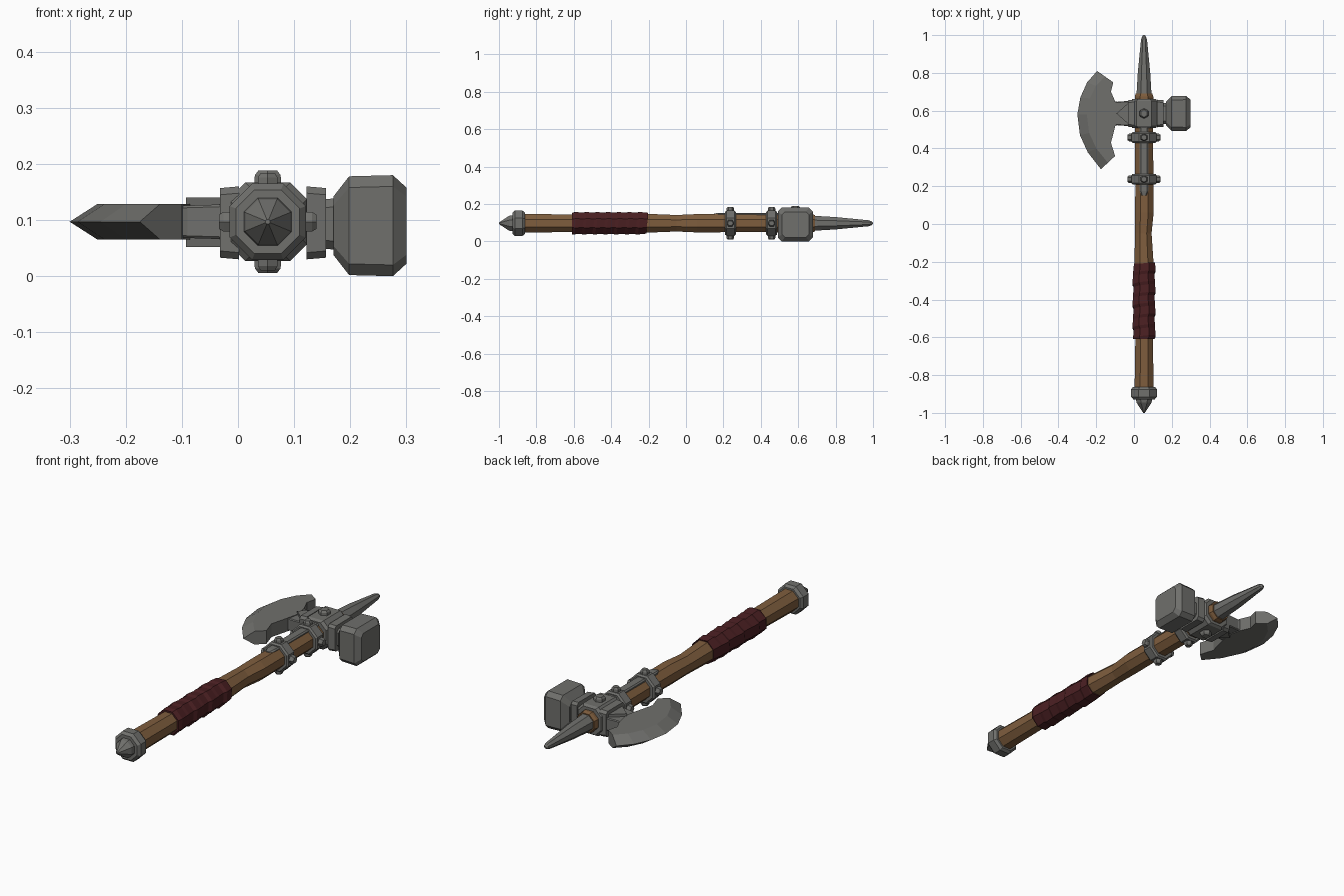
import bpy, bmesh, math
from mathutils import Vector

cube = bpy.data.objects.get("Cube")
if cube:
    bpy.data.objects.remove(cube, do_unlink=True)

AX, AZ = 0.053, 0.097      # centre line of the shaft
HEAD_Y = 0.585             # middle of the weapon head
OCT = 0.586                # corner cut that makes a regular octagon


def material(name, color):
    m = bpy.data.materials.new(name)
    m.use_nodes = True
    m.diffuse_color = (*color, 1)
    bsdf = m.node_tree.nodes["Principled BSDF"]
    bsdf.inputs["Base Color"].default_value = (*color, 1)
    bsdf.inputs["Roughness"].default_value = 0.8
    return m


STEEL = material("steel grey", (0.16, 0.16, 0.15))
WOOD = material("brown wood", (0.21, 0.11, 0.047))
LEATHER = material("dark red leather", (0.07, 0.014, 0.016))


def loft(name, rings, mat):
    """Skin a list of equal-length point rings and cap both ends."""
    bm = bmesh.new()
    loops = [[bm.verts.new(p) for p in ring] for ring in rings]
    n = len(loops[0])
    for a, b in zip(loops, loops[1:]):
        for i in range(n):
            j = (i + 1) % n
            bm.faces.new((a[i], a[j], b[j], b[i]))
    bm.faces.new(loops[0])
    bm.faces.new(loops[-1])
    bmesh.ops.recalc_face_normals(bm, faces=bm.faces)
    mesh = bpy.data.meshes.new(name)
    bm.to_mesh(mesh)
    bm.free()
    mesh.materials.append(mat)
    obj = bpy.data.objects.new(name, mesh)
    bpy.context.collection.objects.link(obj)
    return obj


def cut_rect(a, b, c):
    """Rectangle of half sizes a, b with corners cut by c."""
    return [(a, c - b), (a, b - c), (a - c, b), (c - a, b),
            (-a, b - c), (-a, c - b), (c - a, -b), (a - c, -b)]


def along_y(name, profile, mat, tilt=0):
    """Octagonal bar on the shaft line; profile holds (y, radius, x shift)."""
    last = len(profile) - 1
    rings = []
    for k, (y, r, dx) in enumerate(profile):
        t = tilt if 0 < k < last else 0
        rings.append([(AX + dx + u, y + t * (u + v), AZ + v)
                      for u, v in cut_rect(r, r, r * OCT)])
    return loft(name, rings, mat)


def along_x(name, profile, z, mat=STEEL):
    """Cut-corner bar across the head; profile holds (x, half y, half z, cut)."""
    return loft(name, [[(x, HEAD_Y + u, z + v) for u, v in cut_rect(a, b, c)]
                       for x, a, b, c in profile], mat)


def bolt(name, y, direction, base, height, radius):
    """Tapered six-sided stud pointing away from the shaft."""
    d = Vector(direction)
    side = Vector((0, 1, 0))
    up = d.cross(side)
    centre = Vector((AX, y, AZ))
    rings = []
    for h, r in ((base, 1), (height - 0.008, 0.95), (height, 0.7)):
        rings.append([centre + d * h + (side * math.cos(t) + up * math.sin(t)) * radius * r
                      for t in (math.pi * i / 3 for i in range(6))])
    loft(name, rings, STEEL)


# Slightly uneven wooden shaft
along_y("shaft", [(-0.88, 0.050, 0), (-0.62, 0.047, 0.001), (-0.2, 0.050, 0),
                  (-0.05, 0.044, -0.004), (0.06, 0.049, 0.002), (0.2, 0.048, 0.002),
                  (0.45, 0.048, 0), (0.675, 0.049, 0), (0.69, 0.044, 0)], WOOD)

# Leather grip with overlapping slanted wraps
wraps, start, stop = 7, -0.61, -0.21
step = (stop - start) / wraps
grip = [(start, 0.055, 0)]
for i in range(wraps):
    y = start + i * step
    dx = 0.002 * (-1) ** i
    grip += [(y + 0.012, 0.060, dx), (y + step - 0.004, 0.056, dx)]
grip.append((stop, 0.054, 0))
along_y("leather_grip", grip, LEATHER, tilt=0.12)

# Pommel: cap ring and pointed end
along_y("pommel_ring", [(-0.928, 0.057, 0), (-0.915, 0.068, 0),
                        (-0.875, 0.068, 0), (-0.862, 0.058, 0)], STEEL)
along_y("pommel_point", [(-0.92, 0.044, 0), (-0.945, 0.040, 0),
                         (-0.99, 0.011, 0), (-1.0, 0.004, 0)], STEEL)

# Top spike
along_y("top_spike", [(0.68, 0.040, 0), (0.8, 0.033, 0), (0.975, 0.016, 0),
                      (0.993, 0.010, 0), (1.0, 0.004, 0)], STEEL)

# Head socket with cheek plates
loft("head_socket", [[(AX + u, y, AZ + v) for u, v in cut_rect(r, r, 0.03)]
                     for y, r in ((0.508, 0.062), (0.52, 0.07), (0.65, 0.07), (0.662, 0.062))],
     STEEL)
along_x("axe_cheek_plate", [(-0.032, 0.070, 0.062, 0.012), (0.002, 0.073, 0.065, 0.012)], 0.095)
along_x("hammer_cheek_plate", [(0.122, 0.073, 0.065, 0.012), (0.157, 0.070, 0.062, 0.012)], 0.095)

# Hammer
along_x("hammer_neck", [(0.15, 0.055, 0.044, 0.015), (0.18, 0.055, 0.046, 0.015)], 0.093)
along_x("hammer_head", [(0.17, 0.062, 0.052, 0.016), (0.198, 0.092, 0.088, 0.02),
                        (0.276, 0.093, 0.09, 0.02), (0.3, 0.072, 0.068, 0.016)], 0.09)

# Axe blade: cutting edge, bevel line and scalloped back at each station
edge = [(-0.195, 0.81), (-0.248, 0.75), (-0.284, 0.67), (-0.3, 0.58),
        (-0.286, 0.47), (-0.245, 0.38), (-0.175, 0.29)]
back = [(-0.11, 0.75), (-0.122, 0.7), (-0.1, 0.65), (-0.085, 0.58),
        (-0.1, 0.515), (-0.122, 0.43), (-0.1, 0.36)]
stations = []
for e, b in zip(edge, back):
    e, b = Vector(e), Vector(b)
    m = e + (b - e).normalized() * 0.05
    stations.append([(*e, AZ), (*m, AZ + 0.032), (*b, AZ + 0.032),
                     (*b, AZ - 0.032), (*m, AZ - 0.032)])
loft("axe_blade", stations, STEEL)
along_x("blade_neck", [(-0.115, 0.068, 0.028, 0.004), (-0.09, 0.062, 0.029, 0.004),
                       (-0.025, 0.067, 0.031, 0.004)], AZ)
loft("blade_wedge", [[(-0.025, HEAD_Y + 0.06, z), (-0.093, HEAD_Y, z), (-0.025, HEAD_Y - 0.06, z)]
                     for z in (AZ - 0.045, AZ + 0.043)], STEEL)

# Reinforcing strip running from the head down the shaft
loft("langet", [[(AX + u, y, AZ + v) for u, v in
                 ((-w, 0.04), (w, 0.04), (w, h), (w - 0.006, h + 0.006), (0.006 - w, h + 0.006), (-w, h))]
                for y, w, h in ((0.15, 0.014, 0.046), (0.175, 0.023, 0.05), (0.52, 0.023, 0.05))],
     STEEL)

# Shaft bands, each with four bolts
SIDES = {"left": (1, 0, 0), "right": (-1, 0, 0), "top": (0, 0, 1), "bottom": (0, 0, -1)}
for label, y in (("lower", 0.237), ("upper", 0.458)):
    along_y(label + "_band", [(y - 0.029, 0.060, 0), (y - 0.021, 0.067, 0),
                              (y + 0.021, 0.067, 0), (y + 0.029, 0.060, 0)], STEEL)
    for side, d in SIDES.items():
        bolt(f"{label}_band_{side}_bolt", y, d, 0.06, 0.087, 0.021)

# Large bolts through the socket
for side in ("top", "bottom"):
    bolt(f"head_{side}_bolt", HEAD_Y, SIDES[side], 0.06, 0.091, 0.028)
